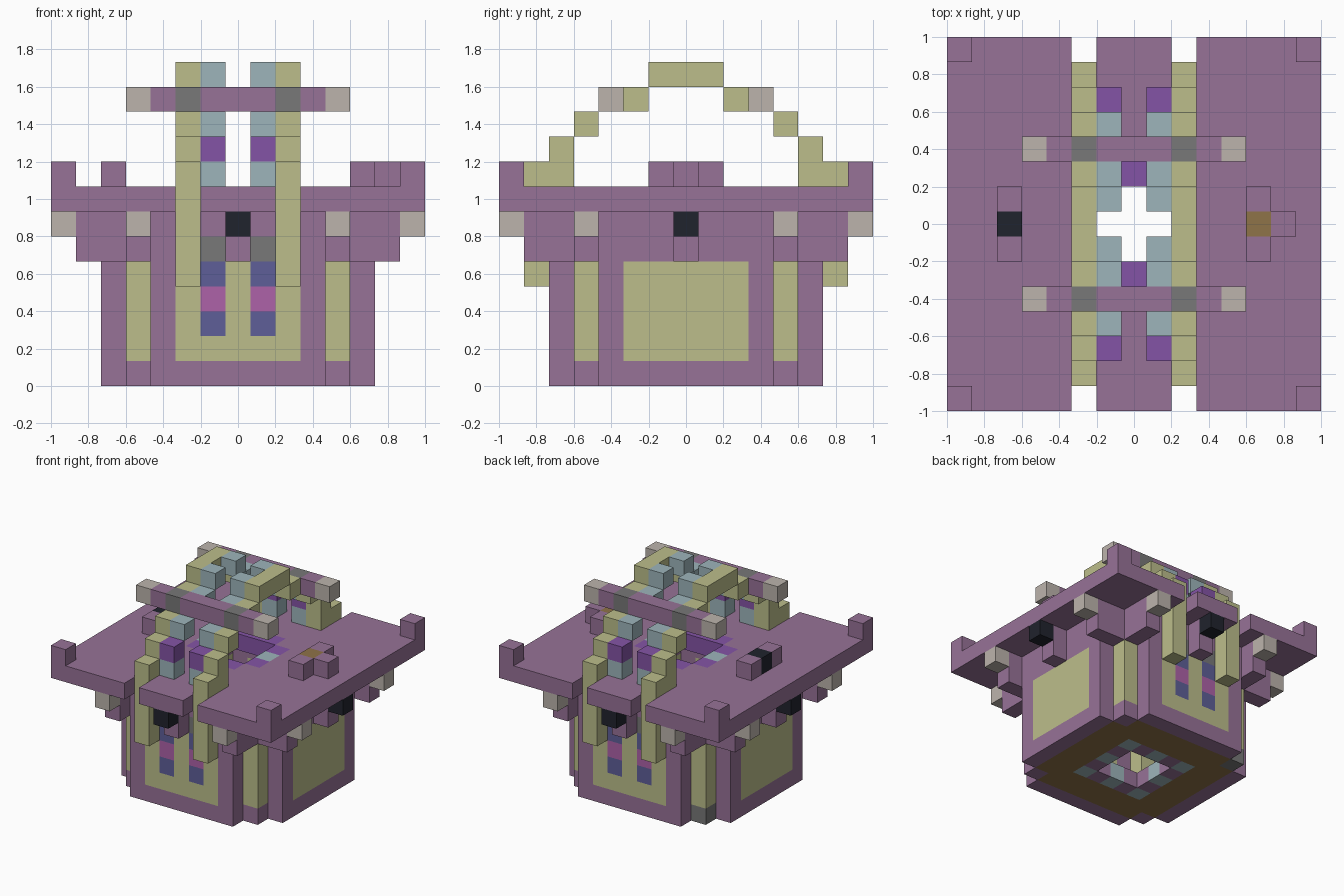
import bpy, bmesh
from mathutils import Vector

cube = bpy.data.objects.get("Cube")
if cube:
    bpy.data.objects.remove(cube)

U = 2 / 15  # edge of one block


def linear(c):
    c /= 255
    return c / 12.92 if c < 0.04045 else ((c + 0.055) / 1.055) ** 2.4


PALETTE = {
    "mauve": (151, 114, 151), "straw": (188, 190, 139), "pale_grey": (188, 180, 172),
    "mid_grey": (120, 120, 120), "pale_teal": (157, 181, 187), "violet": (132, 84, 166),
    "indigo": (94, 95, 152), "magenta": (174, 98, 168), "near_black": (32, 35, 45),
    "brown": (143, 115, 72),
}
MATS = {}
for name, rgb in PALETTE.items():
    m = bpy.data.materials.new(name)
    m.use_nodes = True
    col = [linear(c) for c in rgb] + [1]
    m.diffuse_color = col
    m.node_tree.nodes["Principled BSDF"].inputs["Base Color"].default_value = col
    MATS[name] = m

parts = {}  # part name -> {block: colour}


def span(v):
    return range(v[0], v[1] + 1) if isinstance(v, tuple) else (v,)


def put(part, colour, xs, ys, zs, mirror=True):
    """Fill a range of blocks, repeated in all four quadrants when mirrored."""
    cells = parts.setdefault(part, {})
    for x in span(xs):
        for y in span(ys):
            for z in span(zs):
                for sx in ((1, -1) if mirror else (1,)):
                    for sy in ((1, -1) if mirror else (1,)):
                        cells[x * sx, y * sy, z] = colour


# Stepped base walls with sunken corner strips
put("base_walls", "mauve", 5, (0, 3), (0, 6))
put("base_walls", "mauve", (0, 3), 5, (0, 6))
put("base_walls", "mauve", 4, 4, (0, 6))
put("base_walls", "straw", 4, 4, (1, 4))
put("base_walls", "straw", 5, (0, 2), (1, 4))
put("base_walls", "straw", (0, 2), 5, (1, 4))
put("base_walls", "mid_grey", -4, 4, 0, False)

# Coloured windows at front and back
for z, colour in enumerate(("indigo", "magenta", "indigo", "mid_grey"), 2):
    put("base_walls", colour, 1, 5, z)

# Floor with an open centre edged in two colours
for x in range(-4, 5):
    for y in range(-4, 5):
        r = max(abs(x), abs(y))
        if r >= 3 and (abs(x), abs(y)) != (4, 4):
            put("floor", "brown", x, y, 0, False)
        elif r == 2:
            put("floor", "mauve" if (x + y) % 2 else "pale_teal", x, y, 0, False)

# Brackets below the roof
for a, end in ((4, "pale_grey"), (0, "near_black")):
    for along, across in (((5, 6), a), (a, (5, 6))):
        put("roof_brackets", "mauve", along, across, (5, 6))
    put("roof_brackets", end, 7, a, 6)
    put("roof_brackets", end, a, 7, 6)

# Flat roof slab with central opening and slots for the arches
for x in range(8):
    for y in range(8):
        if max(x, y) > 1 and not (x == 2 and y >= 6):
            put("roof_slab", "mauve", x, y, 7)
put("roof_slab", "violet", (0, 1), 2, 7)
put("roof_slab", "violet", 2, 1, 7)
put("roof_slab", "pale_teal", 2, 0, 7)

# Corner posts and side ornaments
put("corner_posts", "mauve", 7, 7, 8)
put("side_ornaments", "mauve", 5, 1, 8)
put("side_ornaments", "brown", 5, 0, 8, False)
put("side_ornaments", "mauve", 6, 0, 8, False)
put("side_ornaments", "near_black", -5, 0, 8, False)

# Pair of stepped outer arches
put("outer_arches", "straw", 2, 6, (4, 8))
for y, z in ((5, 8), (5, 9), (4, 10), (2, 11), (1, 12), (0, 12)):
    put("outer_arches", "straw", 2, y, z)

# Inner steps beside the arches
for y, z in ((5, 8), (4, 10), (2, 11), (1, 12)):
    put("inner_arches", "pale_teal", 1, y, z)
put("inner_arches", "violet", 1, 5, 9)

# Cross bars through the arches
put("cross_bars", "mauve", (0, 3), 3, 11)
put("cross_bars", "mid_grey", 2, 3, 11)
put("cross_bars", "pale_grey", 4, 3, 11)

# Turn each part into a mesh, leaving out faces between touching blocks
filled = {c for cells in parts.values() for c in cells}
AXES = [Vector(a) for a in ((1, 0, 0), (0, 1, 0), (0, 0, 1))]
for part, cells in parts.items():
    bm = bmesh.new()
    used = sorted(set(cells.values()))
    for cell, colour in cells.items():
        centre = Vector(cell) + AXES[2] / 2
        for i in range(3):
            for s in (1, -1):
                n = AXES[i] * s
                if tuple(int(c) for c in Vector(cell) + n) in filled:
                    continue
                a, b = AXES[(i + 1) % 3] / 2, AXES[(i + 2) % 3] / 2 * s
                mid = centre + n / 2
                quad = (mid - a - b, mid + a - b, mid + a + b, mid - a + b)
                face = bm.faces.new([bm.verts.new(p * U) for p in quad])
                face.material_index = used.index(colour)
    bmesh.ops.remove_doubles(bm, verts=bm.verts, dist=U / 100)
    mesh = bpy.data.meshes.new(part)
    bm.to_mesh(mesh)
    bm.free()
    for colour in used:
        mesh.materials.append(MATS[colour])
    bpy.context.collection.objects.link(bpy.data.objects.new(part, mesh))
